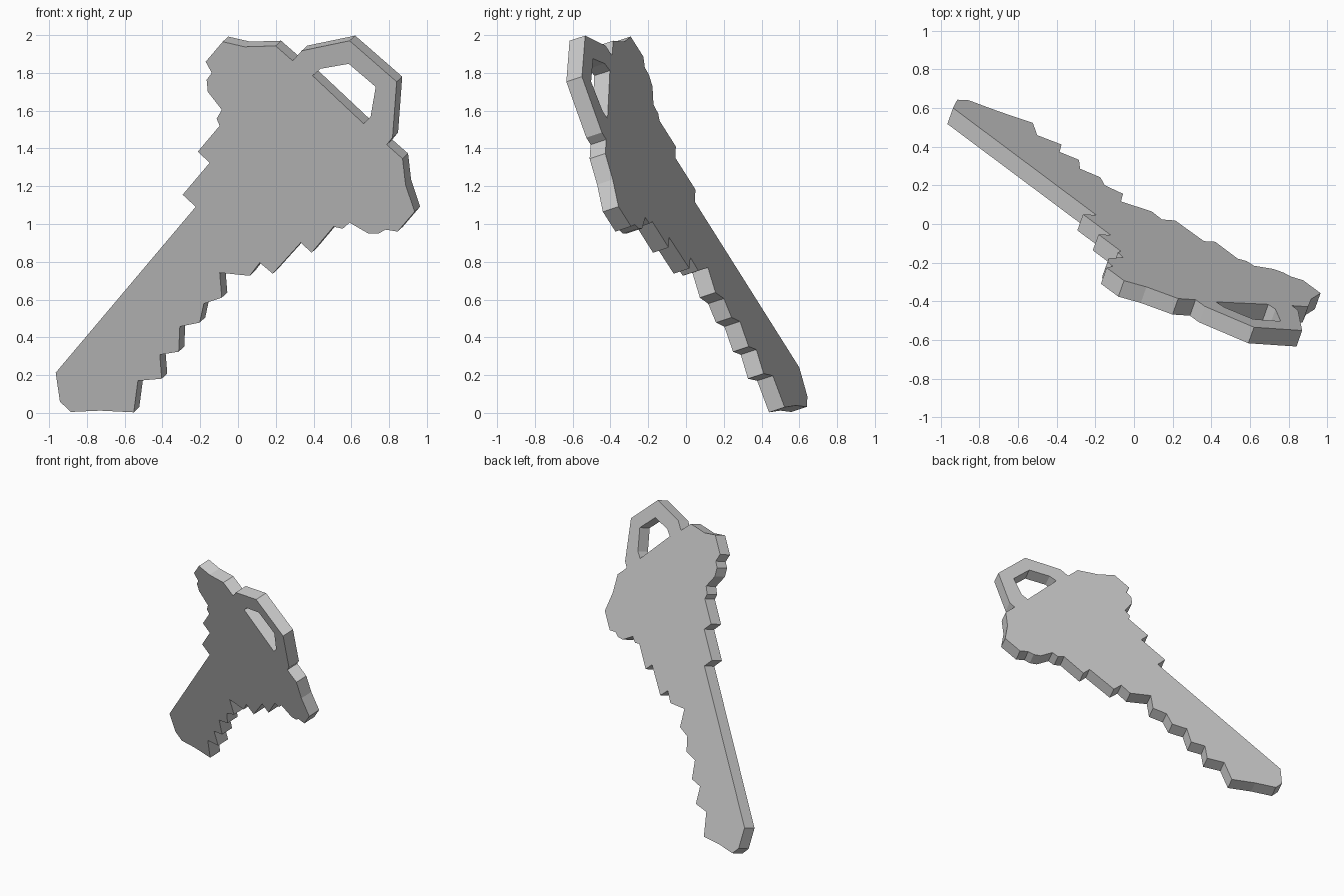
import bpy, bmesh
from mathutils import Vector

if "Cube" in bpy.data.objects:
    bpy.data.objects.remove(bpy.data.objects["Cube"])

# Profiles of the front face, seen from the front as (x, z)
BLADE_TIP = [(-.965, .213), (-.943, .06), (-.885, .005), (-.73, .012), (-.552, .003)]
TEETH = [(-.53, .17), (-.404, .181), (-.414, .308), (-.314, .324), (-.308, .457),
         (-.203, .478), (-.181, .578), (-.086, .61), (-.097, .742), (.062, .726)]
LOWER_SHOULDER = [(.115, .795), (.184, .737), (.332, .901), (.39, .848), (.506, .986),
                  (.554, .975), (.591, 1.007), (.691, .949), (.744, .949),
                  (.781, .97), (.845, .96), (.935, 1.065), (.887, 1.208), (.871, 1.346)]
RING = [(.787, 1.42), (.818, 1.457), (.84, 1.753), (.591, 1.97), (.337, 1.917), (.289, 1.864)]
UPPER_SHOULDER = [(.199, 1.943), (.035, 1.938), (-.081, 1.965), (-.171, 1.859),
                  (-.139, 1.8), (-.166, 1.763), (-.16, 1.7), (-.086, 1.605),
                  (-.113, 1.557), (-.097, 1.52), (-.213, 1.383), (-.15, 1.324),
                  (-.293, 1.155), (-.224, 1.091)]
HOLE = [(.395, 1.785), (.438, 1.822), (.586, 1.848), (.729, 1.726), (.702, 1.568), (.665, 1.531)]

# The plate lies in the tilted plane y = A x + B z + C
A, B, C = -.356, -.330, .244
NORMAL = Vector((-A, 1, -B)).normalized()
THICKNESS = .092


def loop_edges(bm, points):
    """Closed edge loop laid on the tilted plane."""
    vs = [bm.verts.new((x, A * x + B * z + C, z)) for x, z in points]
    return [bm.edges.new((v, vs[(i + 1) % len(vs)])) for i, v in enumerate(vs)]


# Flat face with the ring hole, then thickness
bm = bmesh.new()
edges = loop_edges(bm, BLADE_TIP + TEETH + LOWER_SHOULDER + RING + UPPER_SHOULDER)
edges += loop_edges(bm, HOLE)
bmesh.ops.triangle_fill(bm, edges=edges, use_beauty=True, normal=NORMAL)
ext = bmesh.ops.extrude_face_region(bm, geom=bm.faces[:], use_keep_orig=True)
moved = [g for g in ext["geom"] if isinstance(g, bmesh.types.BMVert)]
bmesh.ops.translate(bm, verts=moved, vec=NORMAL * THICKNESS)
bmesh.ops.recalc_face_normals(bm, faces=bm.faces[:])

mesh = bpy.data.meshes.new("key")
bm.to_mesh(mesh)
bm.free()
key = bpy.data.objects.new("key", mesh)
bpy.context.collection.objects.link(key)
